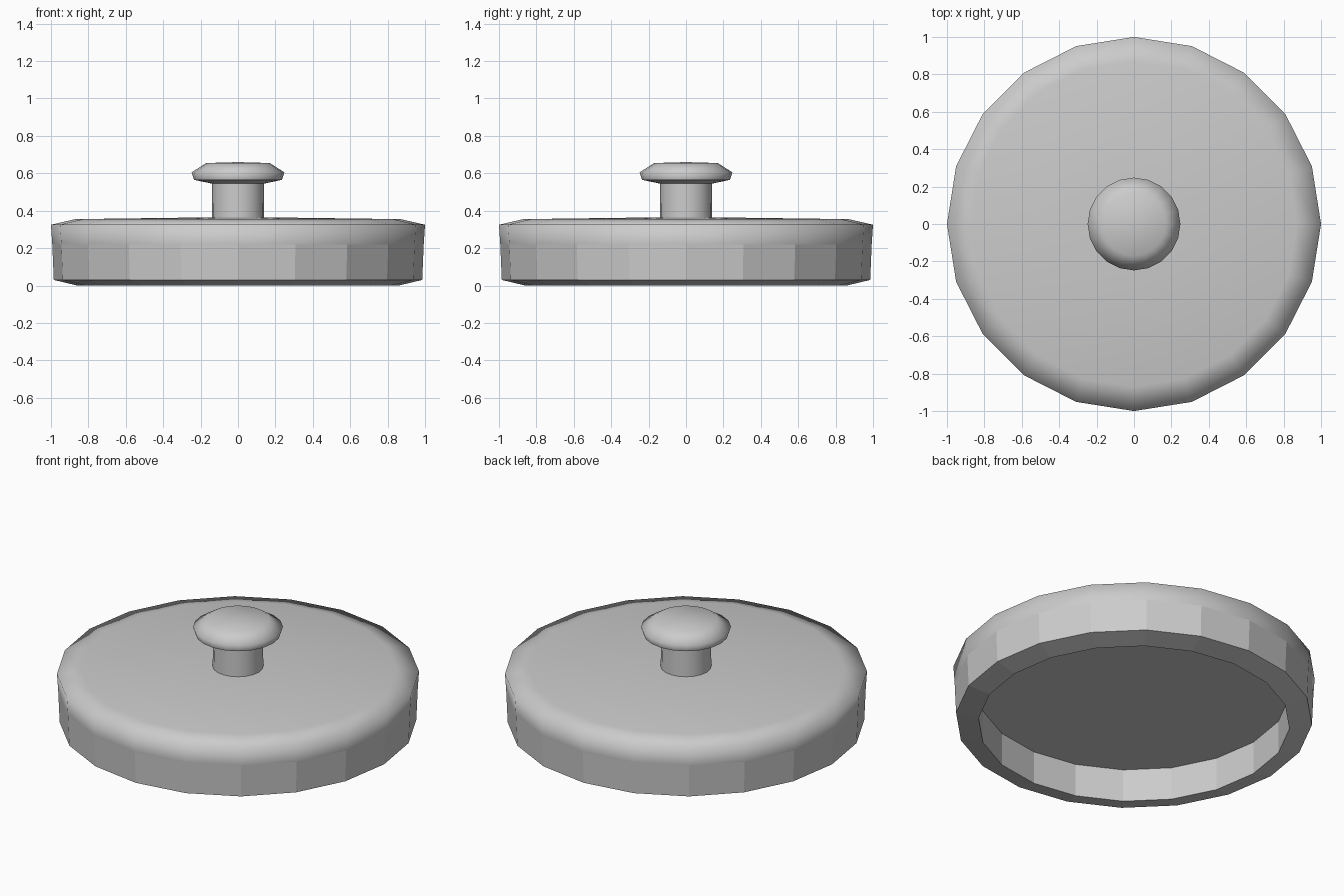
import bpy
import bmesh
from math import cos, sin, tau

cube = bpy.data.objects.get("Cube")
if cube:
    bpy.data.objects.remove(cube)

SIDES = 20

grey = bpy.data.materials.new("plain grey")
grey.use_nodes = True
colour = (0.6, 0.6, 0.6, 1)
grey.diffuse_color = colour
grey.node_tree.nodes["Principled BSDF"].inputs["Base Color"].default_value = colour


def lathe(name, profile, smooth_bands):
    """Turn a (radius, height) profile around z; radius 0 makes a pole."""
    bm = bmesh.new()
    rings = []
    for r, z in profile:
        count = SIDES if r else 1
        rings.append([bm.verts.new((r * cos(tau * i / SIDES), r * sin(tau * i / SIDES), z))
                      for i in range(count)])
    for band, (a, b) in enumerate(zip(rings, rings[1:])):
        for i in range(SIDES):
            j = (i + 1) % SIDES
            corners = [a[i % len(a)], a[j % len(a)], b[j % len(b)], b[i % len(b)]]
            face = bm.faces.new(list(dict.fromkeys(corners)))
            face.smooth = band in smooth_bands
    bmesh.ops.recalc_face_normals(bm, faces=bm.faces)
    mesh = bpy.data.meshes.new(name)
    bm.to_mesh(mesh)
    bm.free()
    mesh.materials.append(grey)
    obj = bpy.data.objects.new(name, mesh)
    bpy.context.collection.objects.link(obj)
    return obj


# Hollow lid: recess, rim, faceted wall, then a soft shoulder and top
lathe("lid", [(0, 0.2), (0.86, 0.2), (0.86, 0), (0.985, 0.03), (0.993, 0.22),
              (1, 0.325), (0.87, 0.355), (0.13, 0.365), (0, 0.365)], {4, 5, 6, 7})

# Round stem
lathe("knob_stem", [(0.14, 0.36), (0.138, 0.55)], {0})

# Mushroom knob with a domed cap
lathe("knob_cap", [(0, 0.545), (0.14, 0.545), (0.235, 0.565), (0.248, 0.605),
                   (0.17, 0.655), (0, 0.66)], {2, 3, 4})
